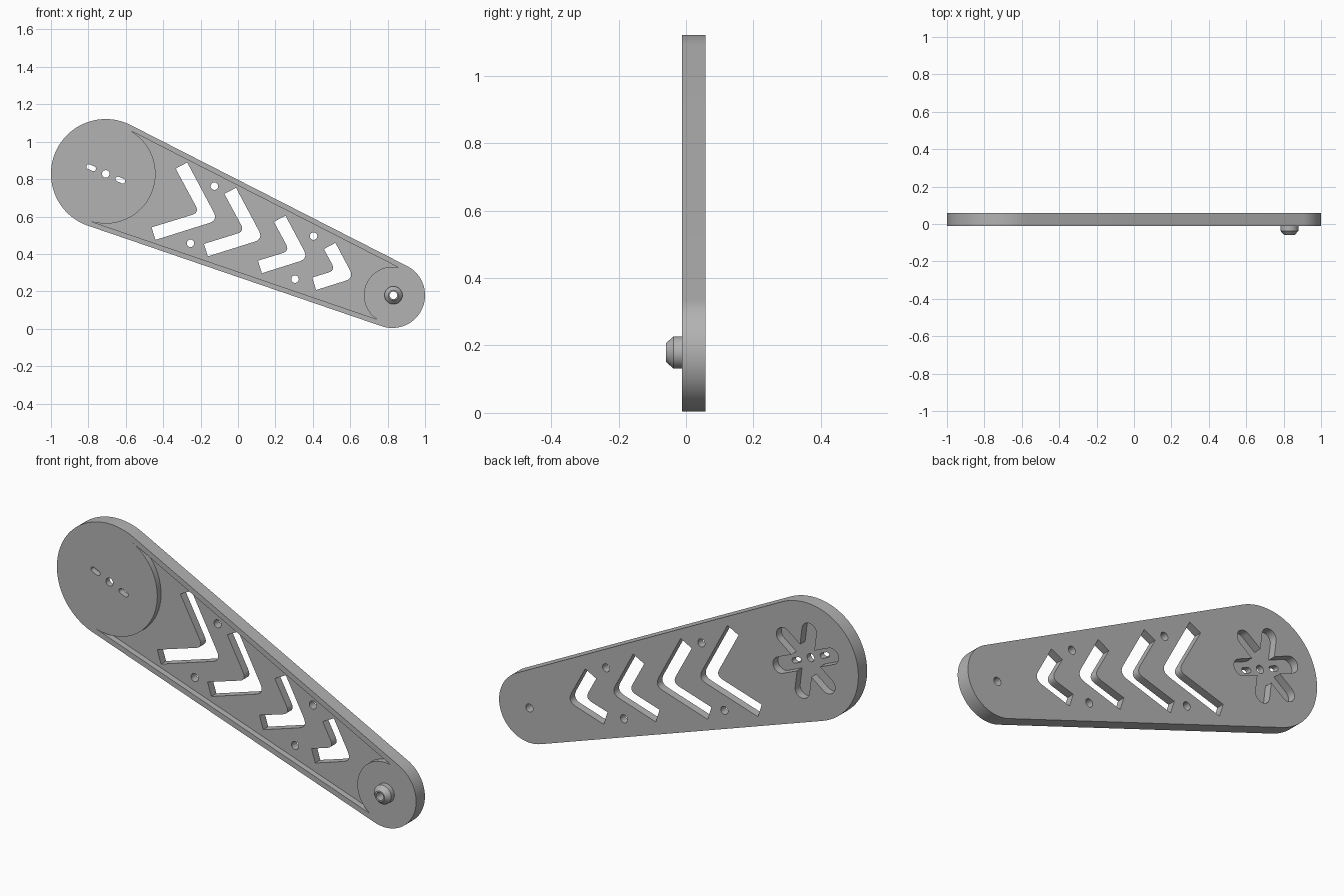
import bpy, bmesh, math
from mathutils import Vector

old = bpy.data.objects.get("Cube")
if old:
    bpy.data.objects.remove(old, do_unlink=True)

grey = bpy.data.materials.new("plain_grey")
grey.use_nodes = True
grey.diffuse_color = (0.45, 0.45, 0.45, 1)
grey.node_tree.nodes["Principled BSDF"].inputs["Base Color"].default_value = (0.45, 0.45, 0.45, 1)

FRONT, FLOOR, BACK = -0.012, 0.018, 0.058
BIG, SMALL = Vector((-0.707, 0.828)), Vector((0.825, 0.179))
PIVOT = Vector((0.831, 0.179))
AXIS = math.radians(-23)


def arc(c, r, a0, a1, n=24):
    """Points of an arc in the xz plane, angles in degrees."""
    angles = [math.radians(a0 + (a1 - a0) * i / n) for i in range(n + 1)]
    return [Vector((c[0] + r * math.cos(a), c[1] + r * math.sin(a))) for a in angles]


def circle(c, r, n=32):
    return arc(c, r, 0, 360, n)[:-1]


def fillet(p, corner, q, r, n=6):
    """Rounded corner between two directions."""
    s = corner + (p - corner).normalized() * r
    e = corner + (q - corner).normalized() * r
    return [s * (1 - t) ** 2 + corner * 2 * t * (1 - t) + e * t * t
            for t in (i / n for i in range(n + 1))]


def prisms(name, outlines, y0, y1):
    """One object made of outlines extruded along y."""
    bm = bmesh.new()
    for pts in outlines:
        face = bm.faces.new([bm.verts.new((p[0], y0, p[1])) for p in pts])
        new = bmesh.ops.extrude_face_region(bm, geom=[face])["geom"]
        moved = [g for g in new if isinstance(g, bmesh.types.BMVert)]
        bmesh.ops.translate(bm, verts=moved, vec=(0, y1 - y0, 0))
    bmesh.ops.recalc_face_normals(bm, faces=bm.faces)
    return add_object(name, bm)


def add_object(name, bm):
    mesh = bpy.data.meshes.new(name)
    bm.to_mesh(mesh)
    bm.free()
    mesh.materials.append(grey)
    ob = bpy.data.objects.new(name, mesh)
    bpy.context.collection.objects.link(ob)
    return ob


def chevron(corner, length, width=0.07):
    up, side = Vector((-0.47, 0.883)), Vector((-0.955, -0.3))
    c = Vector(corner)
    b, d = c + up * length, c + side * length
    a, e = b + Vector((-0.883, -0.47)) * width, d + Vector((-0.3, 0.955)) * width
    f = c + (up + side) * width
    return [a, b] + fillet(b, c, d, 0.05) + [d, e] + fillet(e, f, a, 0.04)


def slot(c, half, r):
    deg = math.degrees(AXIS)
    d = Vector((math.cos(AXIS), math.sin(AXIS))) * half
    return arc(c + d, r, deg - 90, deg + 90, 10) + arc(c - d, r, deg + 90, deg + 270, 10)


def star(c):
    """Six round-ended arms with parallel sides."""
    pts = []
    for i in range(6):
        deg = math.degrees(AXIS) + 60 * i
        t, v = math.radians(deg), math.radians(deg + 30)
        tip = c + Vector((math.cos(t), math.sin(t))) * 0.155
        pts += arc(tip, 0.04, deg - 90, deg + 90, 12)
        pts.append(c + Vector((math.cos(v), math.sin(v))) * 0.08)
    return pts


# Arm plate: hull of a large and a small round end
outline = arc(BIG, 0.293, 63.5, 251, 64) + arc(SMALL, 0.175, -109, 63.5, 48)
plate = prisms("arm_plate", [outline], FRONT, BACK)

# Front pocket between the two round pads
pocket = prisms("pocket_cutter",
                [arc(BIG, 0.266, -108, 61, 48) + arc(SMALL, 0.152, 77, 238, 32)],
                FRONT - 0.05, FLOOR)

# Star-shaped socket in the back
socket = prisms("socket_cutter", [star(BIG)], FLOOR, BACK + 0.05)

# Through openings: chevrons, round holes and slots
holes = [chevron(*c) for c in (((-0.107, 0.58), 0.35), ((0.135, 0.48), 0.31),
                               ((0.376, 0.375), 0.26), ((0.621, 0.271), 0.213))]
for p in ((-0.126, 0.762), (-0.254, 0.457), (0.404, 0.495), (0.305, 0.265), PIVOT, BIG):
    holes.append(circle(p, 0.02))
offset = Vector((math.cos(AXIS), math.sin(AXIS))) * 0.085
holes += [slot(BIG + offset * s, 0.014, 0.013) for s in (-1, 1)]
openings = prisms("opening_cutter", holes, FRONT - 0.1, BACK + 0.1)

cutters = [pocket, socket, openings]
for cutter in cutters:
    mod = plate.modifiers.new(cutter.name, 'BOOLEAN')
    mod.operation, mod.solver, mod.object = 'DIFFERENCE', 'EXACT', cutter
bpy.context.view_layer.update()
cut = bpy.data.meshes.new_from_object(plate.evaluated_get(bpy.context.evaluated_depsgraph_get()))
plate.modifiers.clear()
plate.data = cut
for cutter in cutters:
    bpy.data.objects.remove(cutter, do_unlink=True)

# Pivot boss: hollow stud with a tapered nose
bm = bmesh.new()
profile = [(0.02, FRONT), (0.048, FRONT), (0.048, -0.037), (0.027, -0.06), (0.02, -0.06)]
rings = [[bm.verts.new((p[0], y, p[1])) for p in circle(PIVOT, r)] for r, y in profile]
for k, ring in enumerate(rings):
    nxt = rings[(k + 1) % len(rings)]
    for i in range(len(ring)):
        j = (i + 1) % len(ring)
        bm.faces.new((ring[i], ring[j], nxt[j], nxt[i]))
bmesh.ops.recalc_face_normals(bm, faces=bm.faces)
boss = add_object("pivot_boss", bm)

# Smooth round walls, keep edges sharp
for ob in (plate, boss):
    bpy.ops.object.select_all(action='DESELECT')
    ob.select_set(True)
    bpy.context.view_layer.objects.active = ob
    bpy.ops.object.shade_smooth_by_angle(angle=math.radians(30))
